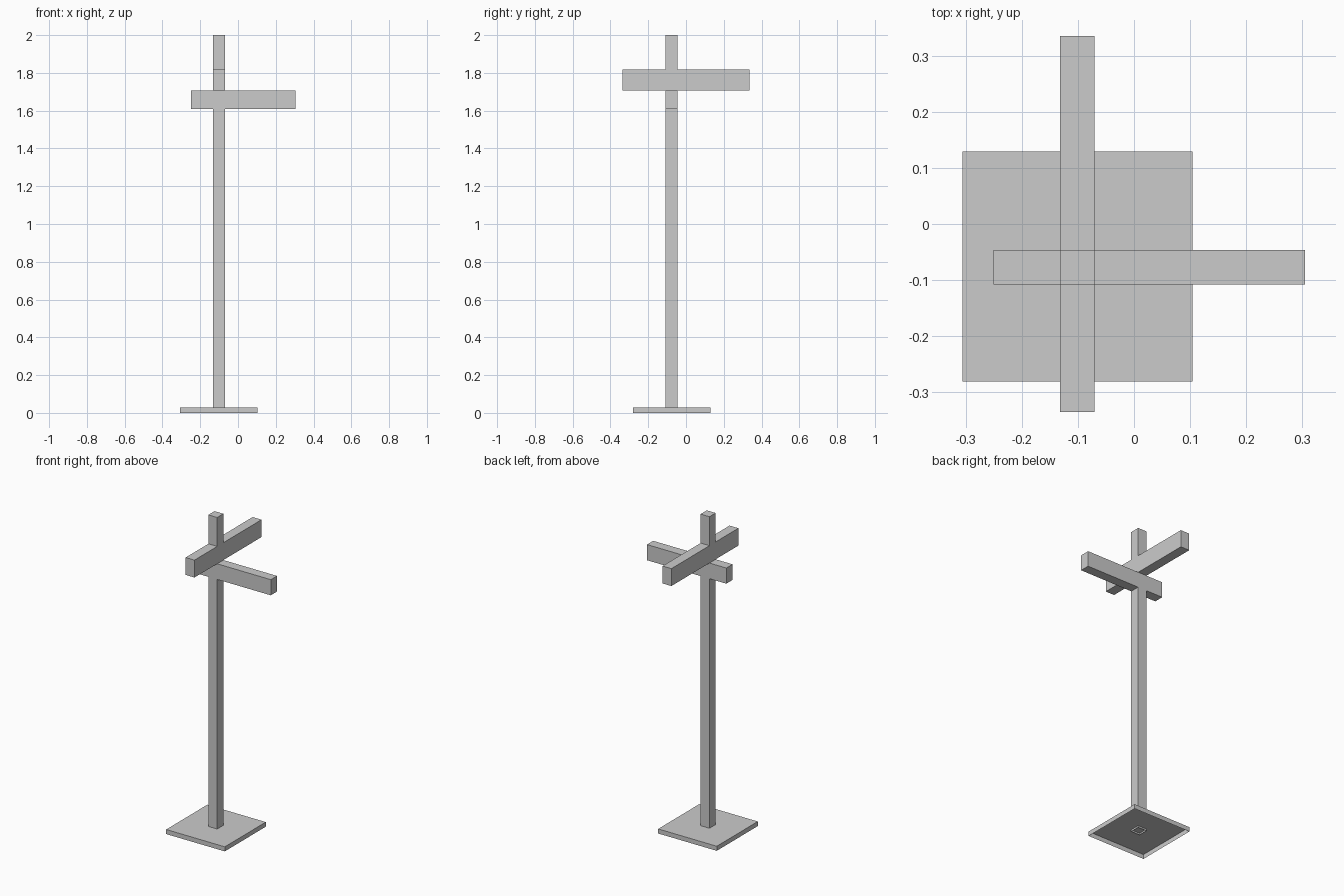
import bpy, bmesh
from mathutils import Vector

if "Cube" in bpy.data.objects:
    bpy.data.objects.remove(bpy.data.objects["Cube"])

CX, CY = -0.101, -0.077      # post axis
HALF = 0.031                 # half width of the post


def finish(bm, name):
    bmesh.ops.recalc_face_normals(bm, faces=bm.faces)
    mesh = bpy.data.meshes.new(name)
    bm.to_mesh(mesh)
    bm.free()
    obj = bpy.data.objects.new(name, mesh)
    bpy.context.collection.objects.link(obj)
    return obj


def open_column(half, levels, cx, cy):
    """Square column with an open bottom, one ring of faces per level."""
    bm = bmesh.new()
    corners = [(-half, -half), (half, -half), (half, half), (-half, half)]
    face = bm.faces.new([bm.verts.new((cx + x, cy + y, levels[0])) for x, y in corners])
    for low, high in zip(levels, levels[1:]):
        new = bmesh.ops.extrude_face_region(bm, geom=[face])["geom"]
        bmesh.ops.delete(bm, geom=[face], context="FACES_ONLY")
        face = next(g for g in new if isinstance(g, bmesh.types.BMFace))
        bmesh.ops.translate(bm, verts=face.verts, vec=(0, 0, high - low))
    bmesh.ops.recalc_face_normals(bm, faces=bm.faces)
    return bm


def pull_arm(bm, direction, z, axis, end):
    """Extrude the post face at height z sideways until it reaches end."""
    bm.normal_update()
    d = Vector(direction)
    face = next(f for f in bm.faces
                if abs(f.normal.dot(d)) > 0.9
                and abs(f.calc_center_median().z - z) < 0.02
                and (f.calc_center_median() - Vector((CX, CY, z))).dot(d) > 0)
    arm = bmesh.ops.extrude_discrete_faces(bm, faces=[face])["faces"][0]
    for v in arm.verts:
        v.co[axis] = end


# base plate, hollow underneath
finish(open_column(0.205, [0, 0.029], CX, -0.0755), "base_plate")

# post with two crossing arms pulled out of its sides
post = open_column(HALF, [0.018, 1.608, 1.707, 1.817, 2.0], CX, CY)
pull_arm(post, (-1, 0, 0), 1.6575, 0, -0.25)
pull_arm(post, (1, 0, 0), 1.6575, 0, 0.305)
pull_arm(post, (0, -1, 0), 1.762, 1, -0.335)
pull_arm(post, (0, 1, 0), 1.762, 1, 0.335)
finish(post, "post_with_arms")
